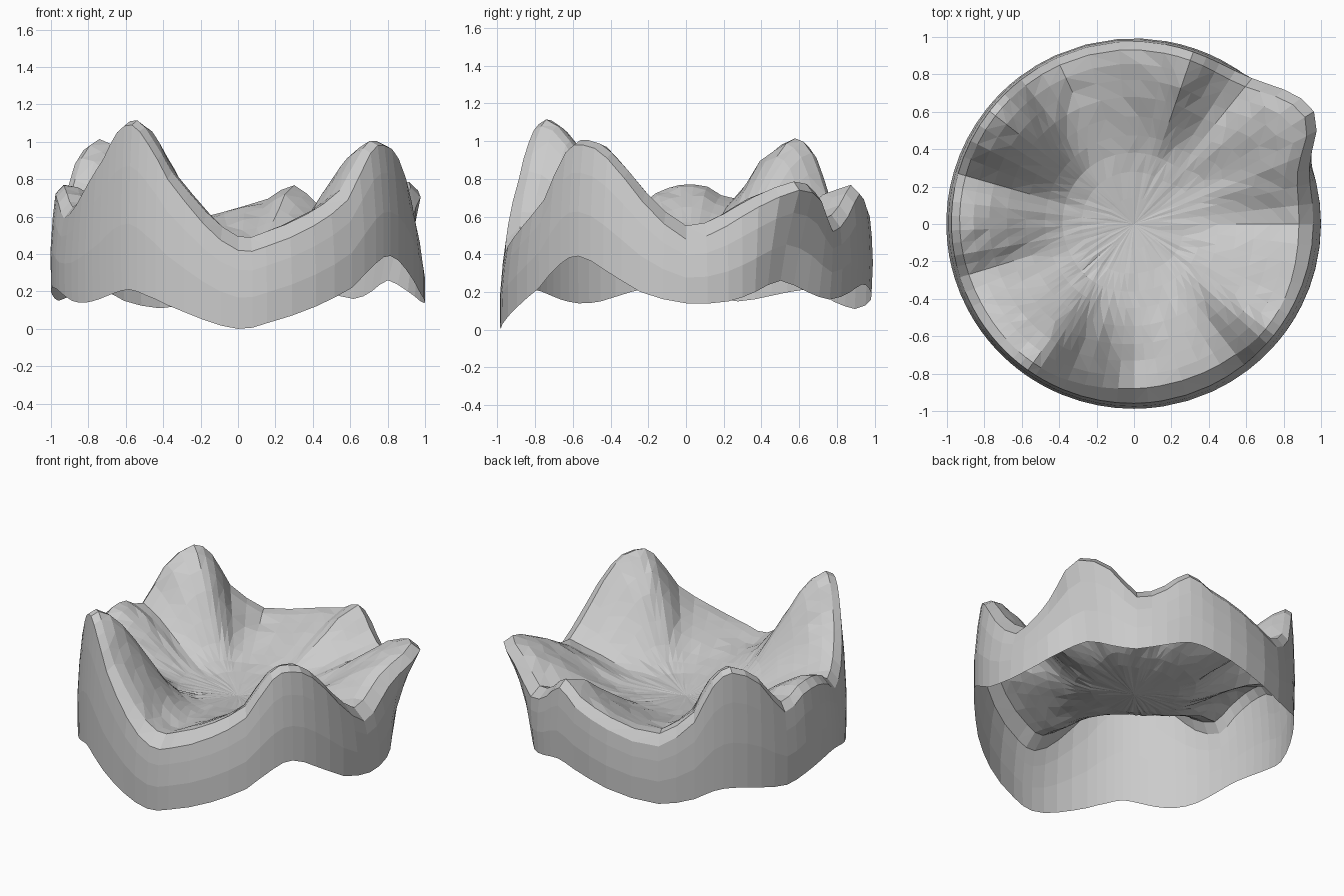
import bpy
import bmesh
import math
import random

if "Cube" in bpy.data.objects:
    bpy.data.objects.remove(bpy.data.objects["Cube"], do_unlink=True)

random.seed(4)
FLOOR = 0.4

# Columns around the crown: angle, rim height, lower edge height
# (angles in degrees, heights in hundredths)
COLUMNS = [
    (0, 48, 14), (13, 55, 15), (22, 65, 20), (32, 74, 26),
    (42, 68, 20), (51, 52, 16), (62, 60, 20), (71, 72, 24),
    (80, 64, 22), (95, 56, 16), (115, 50, 11), (128, 67, 15),
    (135, 91, 20), (142, 99, 21), (153, 88, 18), (164, 64, 15),
    (173, 71, 18), (182, 72, 21), (190, 67, 22), (197, 59, 20),
    (207, 66, 15), (215, 79, 14), (222, 91, 16), (228, 105, 19),
    (234, 109, 21), (240, 99, 18), (247, 80, 13), (259, 56, 5),
    (270, 42, 0), (279, 44, 3), (295, 55, 12), (308, 69, 22),
    (318, 94, 35), (325, 98, 39), (334, 91, 32), (346, 68, 20),
]


def rounded(columns):
    """Add a softened column half way between each pair."""
    result = []
    count = len(columns)
    for i, column in enumerate(columns):
        before, after, beyond = (columns[(i + k) % count] for k in (-1, 1, 2))
        result.append(column)
        middle = (column[0] + (after[0] - column[0]) % 360 / 2,)
        for k in (1, 2):
            value = (9 * (column[k] + after[k]) - before[k] - beyond[k]) / 16
            middle += (value,)
        result.append(middle)
    return result


def flare(angle):
    """Outward lean of the corner cusp at the back."""
    width = 15 if angle > 32 else 10
    return math.exp(-((angle - 32) / width) ** 2)


def chewing_height(fraction, lip_z):
    """Shallow basin in the middle, steep rounded cusps towards the rim."""
    steep = max(0.0, (fraction - 0.32) / 0.68)
    steep = steep * steep * (3 - 2 * steep)
    return FLOOR + 0.1 * fraction + (lip_z - FLOOR - 0.1) * steep


def column_points(angle, rim, low):
    """Points of one column from the lower edge up and inwards."""
    turn = math.radians(angle)
    lean = flare(angle)
    base = 0.985 + 0.015 * math.cos(turn) ** 2
    # The bevel is widest at the front left
    wide = (1 + math.cos(turn + math.pi / 4)) / 2
    lower_r = base - 0.05 * lean
    rim_r = 0.98 - 0.025 * wide + 0.17 * lean
    peak = min(1.0, max(0.0, (rim - 0.45) / 0.5))
    lip_r = rim_r - 0.04 - 0.045 * wide + 0.03 * peak * wide
    lip_z = rim + 0.075 - 0.05 * peak

    points = [(lower_r, low)]
    for step in (0.4, 0.75):
        bulge = 0.01 * math.sin(math.pi * step)
        points.append((lower_r + (rim_r - lower_r) * step ** 1.5 + bulge,
                       low + (rim - low) * step))
    points += [(rim_r, rim), (lip_r, lip_z)]
    # Chewing surface, slightly uneven
    for f in (0.92, 0.83, 0.73, 0.62, 0.51, 0.41, 0.3, 0.15):
        uneven = random.uniform(-1, 1) * 0.01 * f
        points.append((lip_r * f, chewing_height(f, lip_z) + uneven))
    return [(r * math.cos(turn), r * math.sin(turn), z) for r, z in points]


def build_crown(name, material):
    bm = bmesh.new()
    columns = []
    for angle, rim, low in rounded(COLUMNS):
        points = column_points(angle, rim / 100, low / 100)
        columns.append([bm.verts.new(p) for p in points])
    centre = bm.verts.new((0, 0, FLOOR))

    # Wall, bevelled rim and chewing surface
    for here, after in zip(columns, columns[1:] + columns[:1]):
        for i in range(len(here) - 1):
            bm.faces.new((here[i], after[i], after[i + 1], here[i + 1]))
        bm.faces.new((here[-1], after[-1], centre))
    bm.normal_update()

    # Split warped facets of the chewing surface
    inner = [f for f in bm.faces if f.normal.z > 0.3]
    bmesh.ops.triangulate(bm, faces=inner)

    mesh = bpy.data.meshes.new(name)
    bm.to_mesh(mesh)
    bm.free()
    mesh.materials.append(material)
    crown = bpy.data.objects.new(name, mesh)
    bpy.context.collection.objects.link(crown)


def make_material(name, colour):
    material = bpy.data.materials.new(name)
    material.use_nodes = True
    material.diffuse_color = colour
    shader = material.node_tree.nodes["Principled BSDF"]
    shader.inputs["Base Color"].default_value = colour
    return material


build_crown("tooth_crown", make_material("light_grey", (0.6, 0.6, 0.6, 1)))
